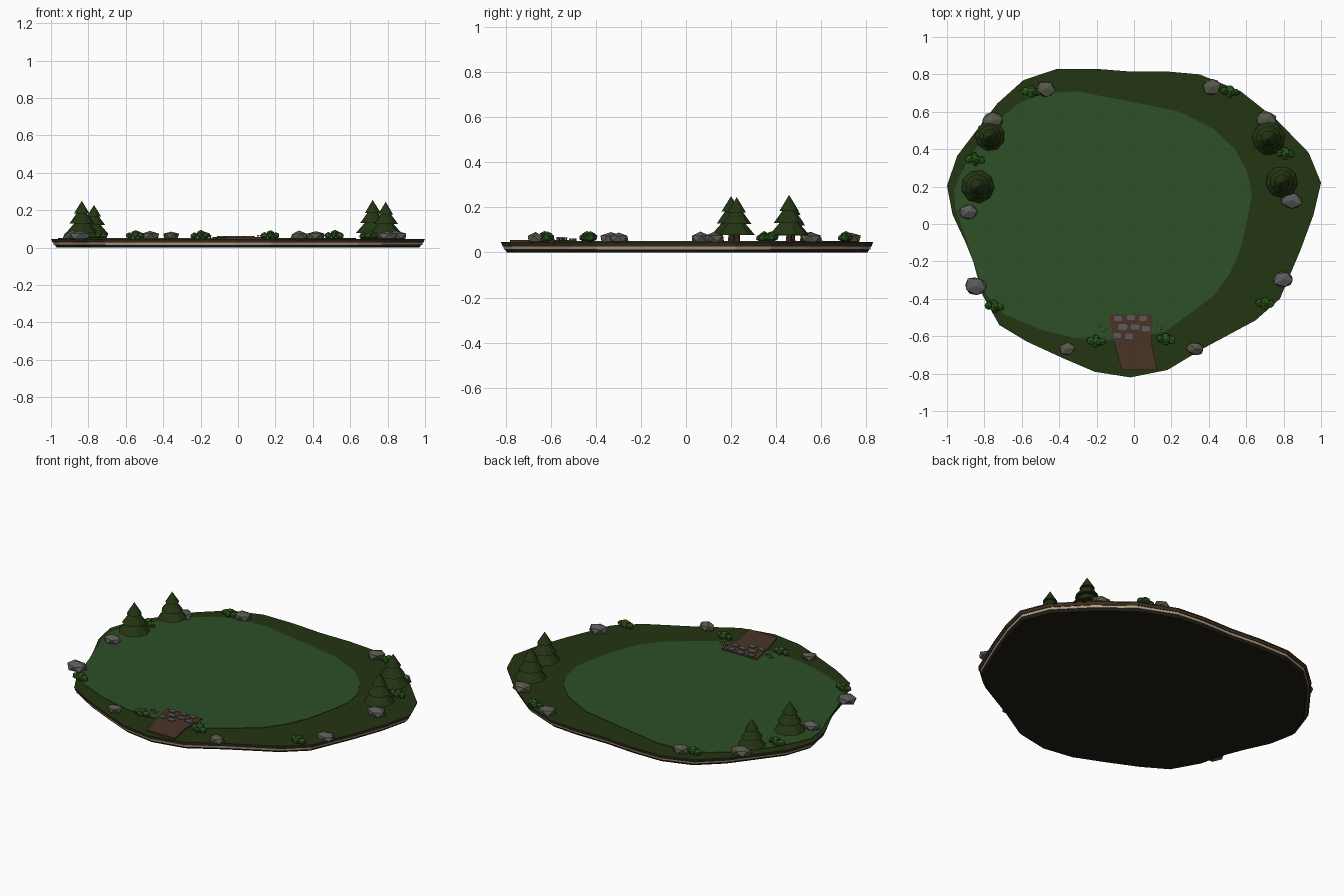
import bpy, bmesh, math, random
from mathutils import Vector, Matrix

if "Cube" in bpy.data.objects:
    bpy.data.objects.remove(bpy.data.objects["Cube"])

random.seed(4)

def mat(name, r, g, b):
    m = bpy.data.materials.new(name)
    m.diffuse_color = (r, g, b, 1)
    m.use_nodes = True
    m.node_tree.nodes["Principled BSDF"].inputs["Base Color"].default_value = m.diffuse_color
    return m

GRASS = mat("meadow green", .026, .080, .019)
TURF = mat("dark turf green", .017, .035, .006)
SOIL = mat("soil brown", .055, .024, .014)
PATH = mat("path brown", .068, .034, .019)
PALE = mat("pale stone", .42, .36, .25)
BASE = mat("dark base", .014, .013, .007)
COOL = mat("cool grey rock", .105, .105, .105)
WARM = mat("warm grey rock", .095, .10, .07)
BUSH = mat("bush green", .026, .105, .012)
PETAL = mat("petal cream", .50, .42, .32)

def finish(name, bm, *mats):
    me = bpy.data.meshes.new(name)
    bmesh.ops.recalc_face_normals(bm, faces=bm.faces)
    bm.to_mesh(me)
    bm.free()
    for m in mats:
        me.materials.append(m)
    ob = bpy.data.objects.new(name, me)
    bpy.context.collection.objects.link(ob)
    return ob

def slab(name, outline, levels, m):
    """Outline lofted through (z, scale) levels and capped."""
    bm = bmesh.new()
    rings = [[bm.verts.new((x * s, y * s, z)) for x, y in outline] for z, s in levels]
    n = len(outline)
    for a, b in zip(rings, rings[1:]):
        for i in range(n):
            j = (i + 1) % n
            bm.faces.new((a[i], a[j], b[j], b[i]))
    bm.faces.new(rings[0][::-1])
    bm.faces.new(rings[-1])
    return finish(name, bm, m)

# Island layers
rim = [(-.41, .83), (-.21, .83), (-.02, .815), (.18, .815), (.35, .80), (.57, .71),
       (.765, .555), (.935, .38), (1, .22), (.96, .05), (.89, -.14), (.78, -.40),
       (.65, -.515), (.38, -.66), (.18, -.78), (-.02, -.82), (-.21, -.79), (-.385, -.715),
       (-.57, -.63), (-.72, -.54), (-.81, -.38), (-.86, -.20), (-.90, -.10), (-.97, .05),
       (-1, .205), (-.945, .365), (-.85, .49), (-.73, .645), (-.59, .77)]
slab("base_layer", rim, [(0, .97), (.014, .98)], BASE)
slab("pale_stone_layer", rim, [(.014, .985), (.027, .988)], PALE)
slab("soil_layer", rim, [(.027, .992), (.042, .998)], SOIL)
slab("turf_layer", rim, [(.042, 1), (.047, 1)], TURF)

# Meadow plate
meadow = [(-.30, .71), (-.48, .70), (-.61, .65), (-.72, .56), (-.85, .40), (-.93, .26),
          (-.962, .18), (-.955, .08), (-.90, -.07), (-.85, -.23), (-.79, -.38), (-.70, -.48),
          (-.50, -.565), (-.315, -.61), (-.155, -.62), (0, -.61), (.165, -.575), (.27, -.50),
          (.43, -.38), (.51, -.27), (.57, -.135), (.605, .015), (.63, .16), (.605, .28),
          (.54, .40), (.43, .505), (.245, .60), (-.02, .655), (-.155, .68)]
slab("meadow", meadow, [(.046, 1), (.050, 1)], GRASS)

# Dirt path with paving stones
slab("dirt_path", [(-.135, -.485), (-.11, -.62), (-.065, -.78), (.125, -.78), (.095, -.645), (.10, -.485)],
     [(.046, 1), (.056, 1)], PATH)
for i, (x, y) in enumerate([(-.086, -.505), (-.016, -.50), (.048, -.505), (-.06, -.55),
                            (.006, -.55), (.064, -.56), (-.09, -.597), (-.027, -.60)]):
    w, d = random.uniform(.021, .027), random.uniform(.013, .016)
    pts = [(x - w, y - d * .6), (x - w * .6, y - d), (x + w * .8, y - d), (x + w, y + d * .5),
           (x + w * .6, y + d), (x - w * .8, y + d)]
    slab(f"paving_stone_{i + 1}", pts, [(.055, 1), (.062, 1)], COOL)

# Pine trees: trunk and three stacked cones
def cone(bm, x, y, z0, z1, r0, r1, n, turn=0):
    bmesh.ops.create_cone(bm, cap_ends=True, segments=n, radius1=r0, radius2=r1, depth=z1 - z0,
                          matrix=Matrix.Translation((x, y, (z0 + z1) / 2)) @ Matrix.Rotation(turn, 4, 'Z'))

for i, (x, y, top, r) in enumerate([(-.77, .47, .228, .08), (-.835, .20, .25, .089),
                                    (.72, .457, .255, .09), (.79, .225, .245, .086)]):
    h = top - .047
    bm = bmesh.new()
    cone(bm, x, y, .045, .047 + h * .3, .015, .012, 7)
    finish(f"trunk_{i + 1}", bm, SOIL)
    bm = bmesh.new()
    for a, b, k in [(.15, .58, 1), (.40, .80, .76), (.66, 1, .48)]:
        cone(bm, x, y, .047 + h * a, .047 + h * b, r * k, r * k * .12 if b < 1 else 0, 9, i + a)
    finish(f"pine_foliage_{i + 1}", bm, TURF)

# Faceted blob used by rocks and bushes
def blob(bm, pos, size, turn, jitter):
    vs = bmesh.ops.create_icosphere(bm, subdivisions=1, radius=1)["verts"]
    rot = Matrix.Rotation(turn, 3, 'Z')
    for v in vs:
        p = v.co * random.uniform(1 - jitter, 1 + jitter)
        v.co = rot @ Vector((p.x * size[0], p.y * size[1], p.z * size[2])) + Vector(pos)

# Rocks around the rim
rocks = [(-.76, .55, .062, WARM), (-.47, .722, .053, WARM), (-.885, .065, .054, COOL),
         (-.845, -.333, .064, COOL), (-.358, -.667, .044, WARM), (.327, -.667, .048, WARM),
         (.80, -.297, .058, COOL), (.84, .125, .06, COOL), (.706, .557, .062, WARM),
         (.417, .733, .053, WARM)]
for i, (x, y, r, m) in enumerate(rocks):
    bm = bmesh.new()
    blob(bm, (x, y, .061), (r * 1.04, r * .84, .018 + r * .2), random.uniform(-.4, .4), .1)
    finish(f"rock_{i + 1}", bm, m)

# Bushes: clusters of leafy blobs, darker low down
bushes = [(-.85, .345), (-.55, .708), (-.748, -.441), (-.203, -.628),
          (.171, -.617), (.70, -.425), (.807, .377), (.513, .708)]
for i, (x, y) in enumerate(bushes):
    bm = bmesh.new()
    for dx, dy, dz, s in [(-.03, .003, 0, .026), (.03, -.003, 0, .026), (0, .015, .003, .025),
                          (0, -.014, .001, .024), (.004, .001, .011, .026)]:
        blob(bm, (x + dx, y + dy, .064 + dz), (s, s * .8, s * .72), random.uniform(0, 3), .1)
    for f in bm.faces:
        f.material_index = int(f.normal.z < 0 or f.calc_center_median().z < .06)
    finish(f"bush_{i + 1}", bm, BUSH, GRASS)

# Small flowers beside the path
for i, (cx, cy) in enumerate([(-.17, -.555), (.13, -.548)]):
    bm = bmesh.new()
    for k in range(6):
        x, y = cx + .024 * math.cos(k * 1.9), cy + .018 * math.sin(k * 1.3)
        n = len(bm.faces)
        cone(bm, x, y, .047, .062, .002, .002, 4)
        for f in list(bm.faces)[n:]:
            f.material_index = 1
        blob(bm, (x, y, .064), (.006, .006, .004), k, 0)
    finish(f"flowers_{i + 1}", bm, PETAL, GRASS)
